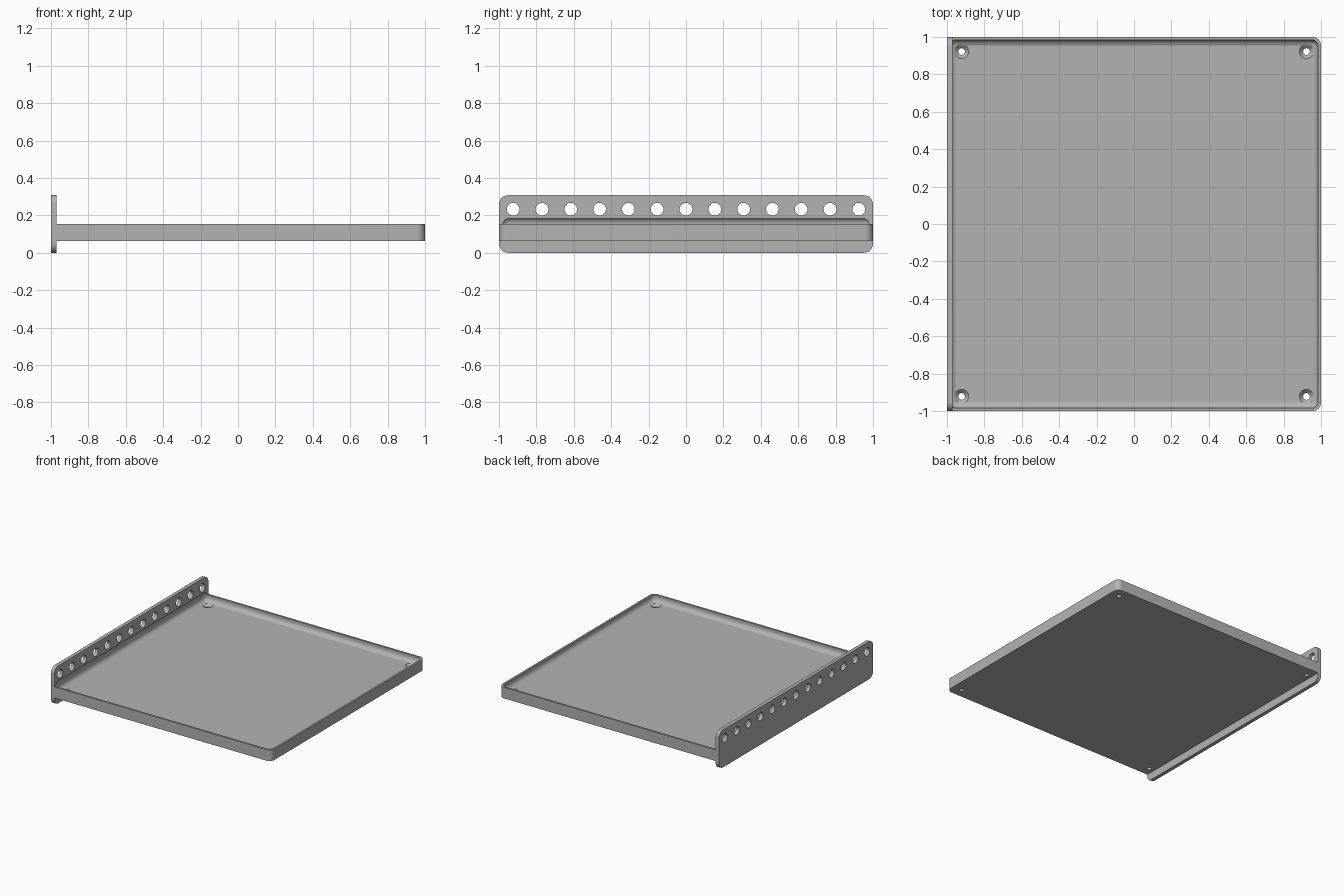
import bpy
import bmesh
from math import radians
from mathutils import Matrix, Vector

if "Cube" in bpy.data.objects:
    bpy.data.objects.remove(bpy.data.objects["Cube"], do_unlink=True)

TRAY_BASE, FLOOR, RIM = 0.064, 0.102, 0.155
FLANGE_TOP = 0.308
WALL = 0.985          # inner face of the rim
HOLES, PITCH = 13, 0.154

grey = bpy.data.materials.new("plain grey")
grey.use_nodes = True
colour = (0.45, 0.45, 0.45, 1)
grey.diffuse_color = colour
grey.node_tree.nodes["Principled BSDF"].inputs["Base Color"].default_value = colour


def make_object(name, bm):
    bmesh.ops.recalc_face_normals(bm, faces=bm.faces)
    mesh = bpy.data.meshes.new(name)
    bm.to_mesh(mesh)
    bm.free()
    mesh.materials.append(grey)
    obj = bpy.data.objects.new(name, mesh)
    bpy.context.collection.objects.link(obj)
    return obj


def rounded_box(name, low, high, radius, pick):
    """Box between two corners, with the edges chosen by pick rounded."""
    low, high = Vector(low), Vector(high)
    bm = bmesh.new()
    bmesh.ops.create_cube(bm, size=1)
    for v in bm.verts:
        v.co = (low + high) / 2 + v.co * (high - low)
    edges = [e for e in bm.edges if pick(e.verts[0].co, e.verts[1].co)]
    bmesh.ops.bevel(bm, geom=edges, offset=radius, segments=8,
                    profile=0.5, affect='EDGES')
    return make_object(name, bm)


def add_cone(bm, centre, r1, r2, depth, axis='Z'):
    turn = Matrix.Rotation(radians(90), 4, 'Y') if axis == 'X' else Matrix()
    bmesh.ops.create_cone(bm, cap_ends=True, segments=32, radius1=r1, radius2=r2,
                          depth=depth, matrix=Matrix.Translation(centre) @ turn)


def combine(target, tool, operation):
    mod = target.modifiers.new(operation.lower(), 'BOOLEAN')
    mod.operation, mod.solver, mod.object = operation, 'EXACT', tool
    bpy.context.view_layer.objects.active = target
    bpy.ops.object.modifier_apply(modifier=mod.name)
    bpy.data.objects.remove(tool, do_unlink=True)


# Tray slab, rounded at its two free corners
tray = rounded_box("flanged_tray", (-0.99, -1, TRAY_BASE), (1, 1, RIM), 0.045,
                   lambda a, b: a.x > 0.5 and b.x > 0.5 and abs(a.z - b.z) > 0.01)

# Upright mounting flange with rounded corners
flange = rounded_box("mounting_flange", (-1, -1, 0), (-0.97, 1, FLANGE_TOP), 0.05,
                     lambda a, b: abs(a.x - b.x) > 0.01)
combine(tray, flange, 'UNION')

# Round-edged pocket, slightly undercutting the flange
pocket = rounded_box("pocket_cutter", (-WALL, -WALL, FLOOR), (WALL, WALL, 0.19),
                     0.036, lambda a, b: True)
combine(tray, pocket, 'DIFFERENCE')

# Row of holes through the flange
bm = bmesh.new()
for i in range(HOLES):
    y = (i - (HOLES - 1) / 2) * PITCH
    add_cone(bm, (-0.985, y, 0.233), 0.034, 0.034, 0.1, 'X')
combine(tray, make_object("flange_hole_cutter", bm), 'DIFFERENCE')

# Countersunk screw holes in the floor corners
shafts, sinks = bmesh.new(), bmesh.new()
for x in (-0.922, 0.922):
    for y in (-0.922, 0.922):
        add_cone(shafts, (x, y, 0.09), 0.018, 0.018, 0.1)
        add_cone(sinks, (x, y, FLOOR - 0.008), 0.018, 0.042, 0.024)
combine(tray, make_object("screw_hole_cutter", shafts), 'DIFFERENCE')
combine(tray, make_object("countersink_cutter", sinks), 'DIFFERENCE')

bpy.ops.object.select_all(action='DESELECT')
tray.select_set(True)
bpy.context.view_layer.objects.active = tray
bpy.ops.object.shade_smooth_by_angle(angle=radians(30))
